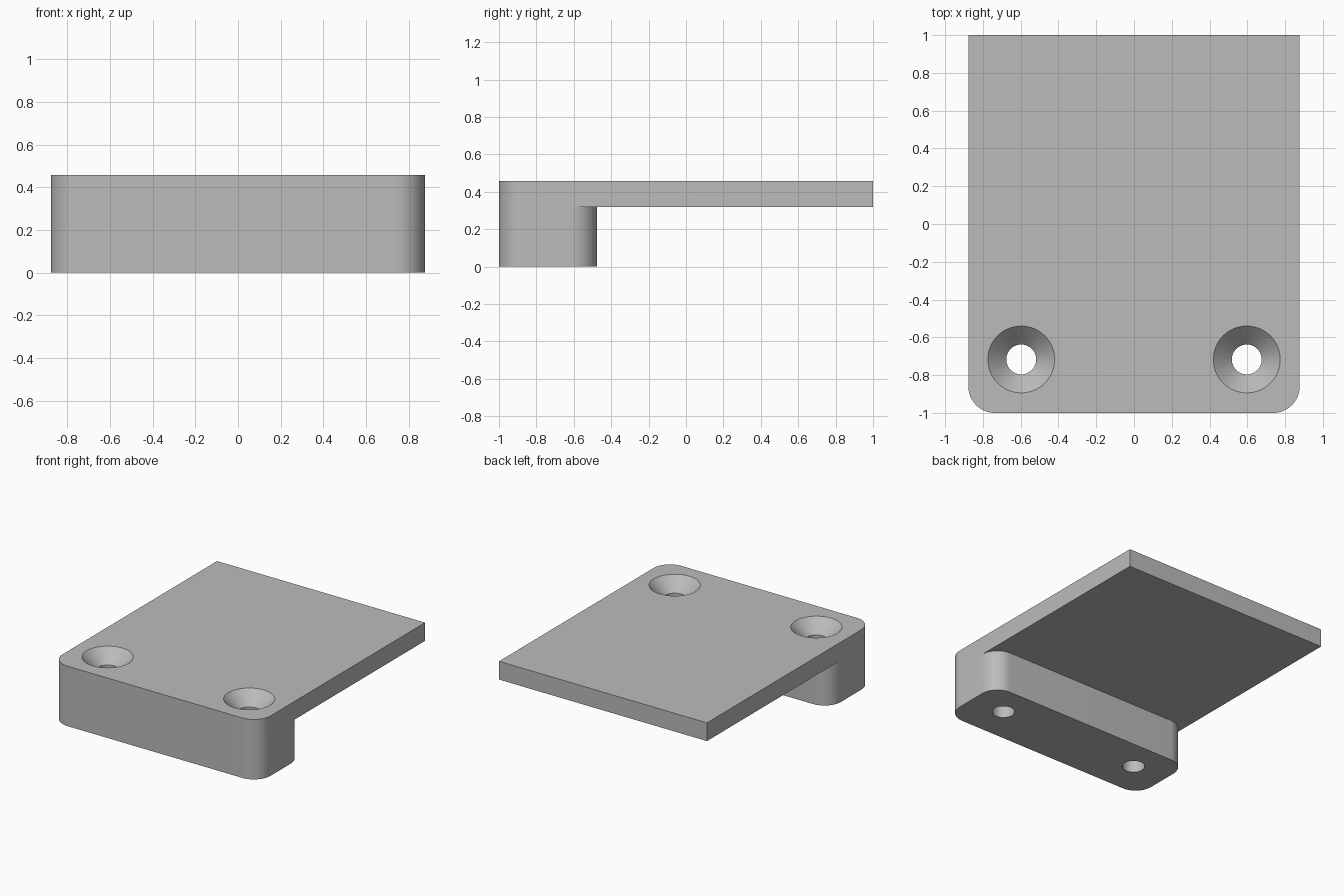
import bpy, bmesh, math

if "Cube" in bpy.data.objects:
    bpy.data.objects.remove(bpy.data.objects["Cube"], do_unlink=True)

HALF_W, TOP, PLATE_BOTTOM = 0.877, 0.457, 0.318
FRONT, FOOT_BACK, BACK = -1.0, -0.475, 1.0
CORNER, STEPS = 0.14, 16

grey = bpy.data.materials.new("plain grey")
grey.use_nodes = True
grey.diffuse_color = (0.5, 0.5, 0.5, 1)
grey.node_tree.nodes["Principled BSDF"].inputs["Base Color"].default_value = (0.5, 0.5, 0.5, 1)


def make_object(name, bm):
    bmesh.ops.recalc_face_normals(bm, faces=bm.faces)
    mesh = bpy.data.meshes.new(name)
    bm.to_mesh(mesh)
    bm.free()
    mesh.materials.append(grey)
    obj = bpy.data.objects.new(name, mesh)
    bpy.context.collection.objects.link(obj)
    return obj


def prism(name, y0, y1, z0, z1, round_back):
    """Extruded rectangle with rounded front corners, optionally rounded back."""
    outline = []
    for sx, sy, start in ((1, 1, 0), (-1, 1, 90), (-1, -1, 180), (1, -1, 270)):
        r = CORNER if sy < 0 or round_back else 0
        cx, cy = sx * (HALF_W - r), (y1 - r if sy > 0 else y0 + r)
        for i in range(STEPS + 1 if r else 1):
            a = math.radians(start + 90 * i / STEPS)
            outline.append((cx + r * math.cos(a), cy + r * math.sin(a), z0))
    bm = bmesh.new()
    base = bm.faces.new([bm.verts.new(p) for p in outline])
    top = bmesh.ops.extrude_face_region(bm, geom=[base])["geom"]
    bmesh.ops.translate(bm, vec=(0, 0, z1 - z0),
                        verts=[v for v in top if isinstance(v, bmesh.types.BMVert)])
    return make_object(name, bm)


def screw_cutter(name, x, y, r_hole, r_head):
    """Revolved countersink profile running through the whole foot."""
    over = 0.05
    profile = [(r_hole, -over), (r_hole, TOP - (r_head - r_hole)),
               (r_head + over, TOP + over)]
    bm = bmesh.new()
    n = 64
    rings = [[bm.verts.new((x + r * math.cos(math.tau * i / n),
                            y + r * math.sin(math.tau * i / n), z)) for i in range(n)]
             for r, z in profile]
    for low, high in zip(rings, rings[1:]):
        for i in range(n):
            j = (i + 1) % n
            bm.faces.new((low[i], low[j], high[j], high[i]))
    bm.faces.new(rings[0])
    bm.faces.new(rings[-1])
    return make_object(name, bm)


def apply_boolean(target, tool, operation):
    mod = target.modifiers.new(operation.lower(), 'BOOLEAN')
    mod.operation, mod.object, mod.solver = operation, tool, 'EXACT'
    bpy.ops.object.modifier_apply(modifier=mod.name)
    bpy.data.objects.remove(tool, do_unlink=True)


# Flat plate joined to the rounded mounting foot
bracket = prism("mounting_bracket", FRONT, BACK, PLATE_BOTTOM, TOP, False)
foot = prism("foot", FRONT, FOOT_BACK, 0, PLATE_BOTTOM, True)
bpy.context.view_layer.objects.active = bracket
bracket.select_set(True)
apply_boolean(bracket, foot, 'UNION')

# Countersunk screw holes
for side in (-1, 1):
    cutter = screw_cutter("screw_cutter", side * 0.597, -0.717, 0.079, 0.177)
    apply_boolean(bracket, cutter, 'DIFFERENCE')

bpy.ops.object.shade_smooth_by_angle(angle=math.radians(30))
